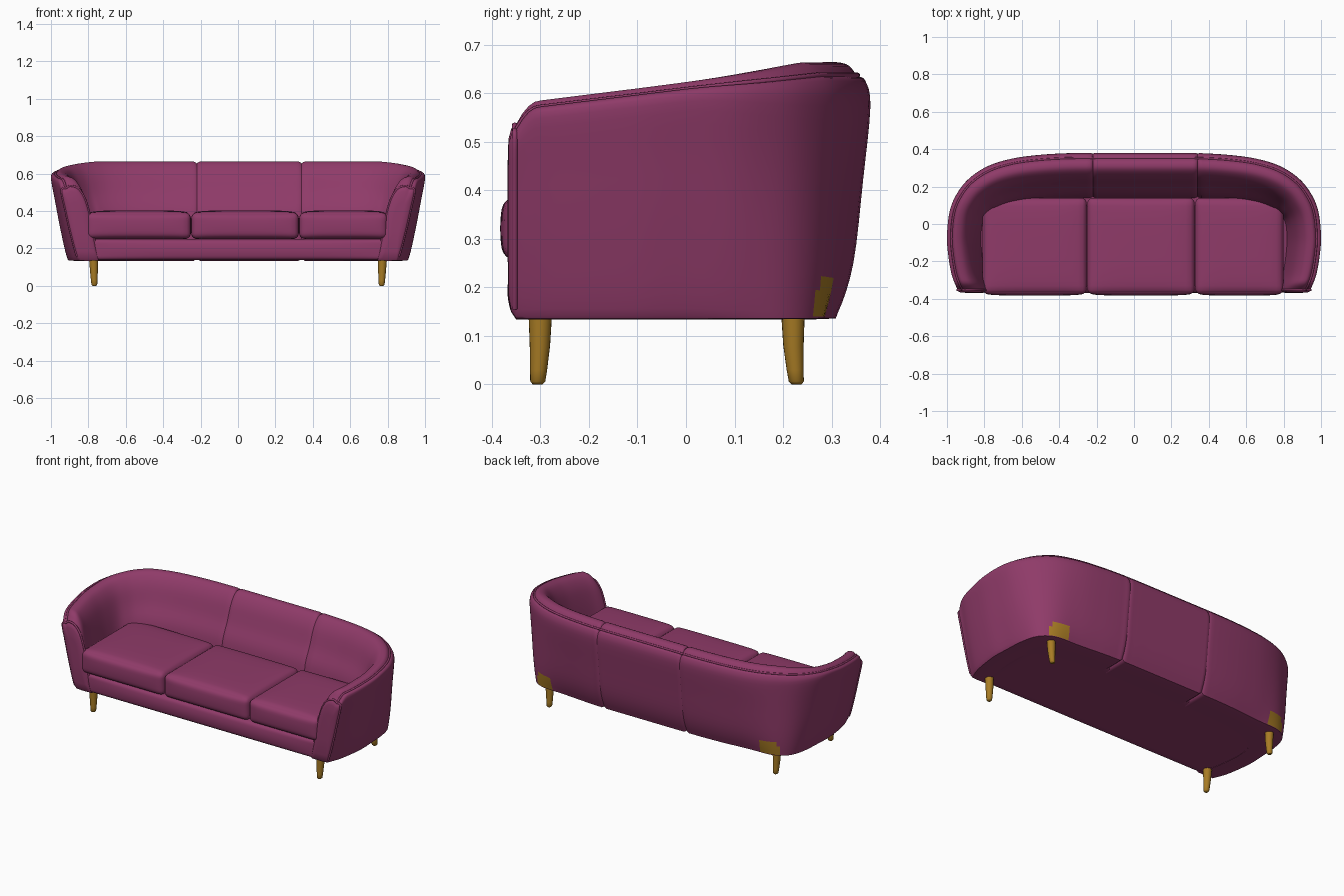
import bpy, bmesh, math
from mathutils import Vector

if "Cube" in bpy.data.objects:
    bpy.data.objects.remove(bpy.data.objects["Cube"])


def material(name, rgb):
    m = bpy.data.materials.new(name)
    m.diffuse_color = (*rgb, 1)
    m.use_nodes = True
    m.node_tree.nodes["Principled BSDF"].inputs["Base Color"].default_value = m.diffuse_color
    return m


FABRIC = material("plum fabric", (0.275, 0.043, 0.14))
WOOD = material("golden wood", (0.39, 0.20, 0.018))


def add_mesh(name, bm, mat, angle=50):
    bmesh.ops.recalc_face_normals(bm, faces=bm.faces)
    me = bpy.data.meshes.new(name)
    bm.to_mesh(me)
    bm.free()
    me.materials.append(mat)
    ob = bpy.data.objects.new(name, me)
    bpy.context.collection.objects.link(ob)
    bpy.ops.object.select_all(action='DESELECT')
    ob.select_set(True)
    bpy.context.view_layer.objects.active = ob
    bpy.ops.object.shade_smooth_by_angle(angle=math.radians(angle))
    return ob


def loft(name, rings, mat):
    """Skin closed rings and cap both ends."""
    bm = bmesh.new()
    rows = [[bm.verts.new(p) for p in r] for r in rings]
    n = len(rows[0])
    for a, b in zip(rows, rows[1:]):
        for i in range(n):
            j = (i + 1) % n
            bm.faces.new((a[i], a[j], b[j], b[i]))
    bm.faces.new(rows[0])
    bm.faces.new(rows[-1])
    return add_mesh(name, bm, mat)


def spline(pts, steps):
    """Catmull-Rom through the points."""
    p = [Vector(q) for q in pts]
    p = [2 * p[0] - p[1]] + p + [2 * p[-1] - p[-2]]
    out = []
    for a, b, c, d in zip(p, p[1:], p[2:], p[3:]):
        for k in range(steps):
            t = k / steps
            out.append(0.5 * (2 * b + (c - a) * t + (2 * a - 5 * b + 4 * c - d) * t * t
                              + (3 * b - a - 3 * c + d) * t ** 3))
    return out + [p[-2]]


def smooth(t):
    t = min(1, max(0, t))
    return t * t * (3 - 2 * t)


# Shell cross-sections (outward offset, height): arm and back
ARM = spline([(-.20, .135), (-.11, .135), (-.085, .155), (-.05, .30), (-.02, .45), (0, .555),
              (-.010, .578), (-.024, .577), (-.045, .592), (-.085, .58), (-.12, .53),
              (-.145, .45), (-.165, .35), (-.18, .25)], 4)
BACK = spline([(-.23, .135), (-.09, .135), (-.066, .15), (-.035, .25), (-.015, .42), (0, .57),
               (-.010, .622), (-.027, .634), (-.05, .657), (-.09, .655), (-.135, .60),
               (-.175, .50), (-.22, .40), (-.24, .25)], 4)
GROOVE = 28

# Plan outline of the shell, right half, mirrored to a full U
HALF = [(.945, -.35), (.975, -.27), (.994, -.16), (1.0, -.06), (.985, .07), (.945, .165),
        (.88, .245), (.78, .31), (.65, .35), (.5, .37), (.34, .379), (.17, .38)]
PATH = spline([(-x, y) for x, y in HALF] + [(0, .38)] + HALF[::-1], 6)


def station(p, tangent):
    """Shell section at a point of the plan outline."""
    n = Vector((-tangent.y, tangent.x)).normalized()
    side = Vector((math.copysign(1, p.x), 0))
    n = side.lerp(n, smooth((p.y + .15) / .2)).normalized()
    w = smooth((p.y + .02) / .38)
    top = .592 + (.657 - .592) * w
    h = min(.66, .585 + .125 * (p.y + .3))
    if p.y < -.3:
        h = .585 - .07 * ((-.3 - p.y) / .06) ** 2
    corner = math.exp(-((abs(p.x) - .84) ** 2 + (p.y - .27) ** 2) / .0225)
    ring = []
    for i, (a, b) in enumerate(zip(ARM, BACK)):
        d, z = a.lerp(b, w)
        if 4 <= i < 20:                       # fuller lower corners
            d *= 1 - .7 * corner
        q = p + n * d
        ring.append(Vector((q.x, q.y, .135 + (z - .135) * (h - .135) / (top - .135))))
    return ring


def scaled(ring, s, dy=0):
    c = sum(ring, Vector()) / len(ring)
    return [c + (v - c) * s + Vector((0, dy, 0)) for v in ring]


def arm_end(ring):
    return [scaled(ring, s, dy) for s, dy in ((.4, -.018), (.8, -.016), (.94, -.010))]


def tube(name, pts, radius, cyclic=False):
    cu = bpy.data.curves.new(name, 'CURVE')
    cu.dimensions = '3D'
    cu.bevel_depth = radius
    cu.bevel_resolution = 2
    s = cu.splines.new('POLY')
    s.points.add(len(pts) - 1)
    for q, v in zip(s.points, pts):
        q.co = (*v, 1)
    s.use_cyclic_u = cyclic
    cu.materials.append(FABRIC)
    bpy.context.collection.objects.link(bpy.data.objects.new(name, cu))


# Shell in three upholstered panels split by two seams
SEAMS = (-.22, .34)
sections = []
for i, p in enumerate(PATH):
    t = PATH[min(i + 1, len(PATH) - 1)] - PATH[max(i - 1, 0)]
    sections.append((p.x, station(p, t)))


def seam_end(x):
    ring = station(Vector((x, .38)), Vector((1, 0)))
    return ring


def panel(name, lo, hi):
    rings = [r for x, r in sections if lo + .02 < x < hi - .02]
    if lo > -2:
        rings = [scaled(seam_end(lo), .955), scaled(seam_end(lo + .006), .98),
                 seam_end(lo + .016)] + rings
    else:
        rings = arm_end(rings[0]) + rings
    if hi < 2:
        rings += [seam_end(hi - .016), scaled(seam_end(hi - .006), .98),
                  scaled(seam_end(hi), .955)]
    else:
        rings += arm_end(rings[-1])[::-1]
    ob = loft(name, rings, FABRIC)
    # Wood showing through at the lower back corners
    ob.data.materials.append(WOOD)
    for f in ob.data.polygons:
        x, y, z = f.center
        if abs(x) > .7 and .14 < z < .215 and .255 + (z - .14) * .35 < y < .31:
            f.material_index = 1


panel("left_shell", -9, SEAMS[0])
panel("middle_shell", *SEAMS)
panel("right_shell", SEAMS[1], 9)

# Piping along the crest and round the arm fronts
tube("crest_piping", [r[GROOVE] for _, r in sections], .006)
for name, ring in (("left_arm_piping", sections[0][1]), ("right_arm_piping", sections[-1][1])):
    tube(name, scaled(ring, .985, -.003)[8:], .006)


def pillow(name, lo, hi, r, crown_top=0, crown_front=0):
    """Rounded box with slightly puffed top and front."""
    lo, hi = Vector(lo), Vector(hi)
    mid, half = (lo + hi) / 2, (hi - lo) / 2
    bm = bmesh.new()
    bmesh.ops.create_cube(bm, size=2)
    bmesh.ops.subdivide_edges(bm, edges=bm.edges[:], cuts=15, use_grid_fill=True)
    for v in bm.verts:
        u = Vector([math.sin(c * math.pi / 2) for c in v.co])
        p = Vector([u[i] * half[i] for i in range(3)])
        c = Vector([max(-half[i] + r, min(half[i] - r, p[i])) for i in range(3)])
        q = c + (p - c).normalized() * r
        if u.z > 0:
            q.z += crown_top * (1 - u.x ** 4) * (1 - u.y ** 4) * u.z
        if u.y < 0:
            q.y += crown_front * (1 - u.x ** 4) * (1 - u.z ** 2) * u.y
        v.co = mid + q
    return add_mesh(name, bm, FABRIC)


# Seat base and three cushions
pillow("seat_base", (-.825, -.356, .137), (.825, .2, .25), .018, 0, .012)
for name, x0, x1 in (("left_cushion", -.81, -.252), ("middle_cushion", -.25, .325),
                     ("right_cushion", .327, .80)):
    pillow(name, (x0, -.374, .25), (x1, .14, .392), .032, .012, .009)


# Tapered round legs
def leg(name, x, y, lean):
    rings = []
    for z, r in ((0, .010), (.006, .0155), (.03, .0175), (.08, .021), (.16, .025)):
        cy = y + lean * (1 - z / .14) ** 2
        cx = x + math.copysign(.004, x) * (z / .14 - .5)
        rings.append([(cx + r * math.cos(a), cy + r * math.sin(a), z)
                      for a in (k * math.pi / 10 for k in range(20))])
    loft(name, rings, WOOD)


for label, sx in (("left", -1), ("right", 1)):
    leg("front_leg_" + label, sx * .77, -.30, -.006)
    leg("rear_leg_" + label, sx * .77, .22, .008)
